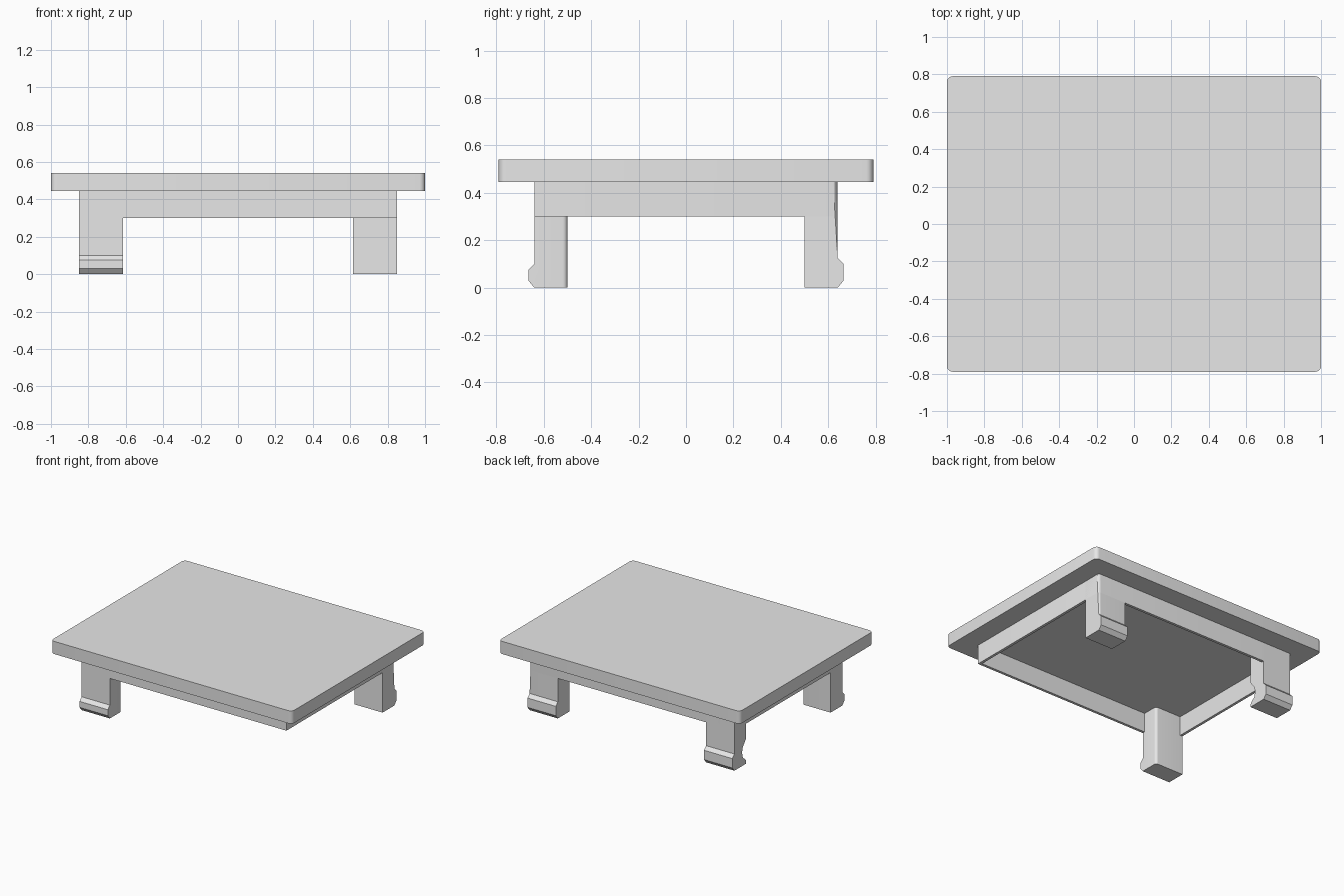
import bpy, bmesh, math

if "Cube" in bpy.data.objects:
    bpy.data.objects.remove(bpy.data.objects["Cube"])

grey = bpy.data.materials.new("plain grey")
grey.diffuse_color = (0.8, 0.8, 0.8, 1)
grey.use_nodes = True
grey.node_tree.nodes["Principled BSDF"].inputs["Base Color"].default_value = grey.diffuse_color


def corner_arc(x, y, r, steps=5):
    """Points of one rectangle corner, counter-clockwise; r = 0 keeps it sharp."""
    if r == 0:
        return [(x, y)]
    sx, sy = math.copysign(1, x), math.copysign(1, y)
    start = math.radians({(1, 1): 0, (-1, 1): 90, (-1, -1): 180, (1, -1): 270}[(sx, sy)])
    return [(x - sx * r + r * math.cos(start + i * math.pi / 2 / steps),
             y - sy * r + r * math.sin(start + i * math.pi / 2 / steps))
            for i in range(steps + 1)]


def outline(x, y, radii):
    """Rectangle outline; radii in order back right, back left, front left, front right."""
    pts = []
    for (cx, cy), r in zip([(x, y), (-x, y), (-x, -y), (x, -y)], radii):
        pts += corner_arc(cx, cy, r)
    return pts


def finish(name, bm):
    bmesh.ops.recalc_face_normals(bm, faces=bm.faces)
    mesh = bpy.data.meshes.new(name)
    bm.to_mesh(mesh)
    bm.free()
    mesh.materials.append(grey)
    obj = bpy.data.objects.new(name, mesh)
    bpy.context.collection.objects.link(obj)
    bpy.ops.object.select_all(action='DESELECT')
    obj.select_set(True)
    bpy.context.view_layer.objects.active = obj
    bpy.ops.object.shade_smooth_by_angle(angle=math.radians(30))
    return obj


def extrude(bm, points, offset):
    face = bm.faces.new([bm.verts.new(p) for p in points])
    out = bmesh.ops.extrude_face_region(bm, geom=[face])
    moved = [v for v in out["geom"] if isinstance(v, bmesh.types.BMVert)]
    bmesh.ops.translate(bm, verts=moved, vec=offset)


# Tabletop: slab with rounded corners
bm = bmesh.new()
extrude(bm, [(x, y, 0.445) for x, y in outline(1.0, 0.79, [0.03] * 4)], (0, 0, 0.095))
finish("tabletop", bm)

# Apron: thin open frame under the top, back right corner rounded
bm = bmesh.new()
radii = [0.02, 0, 0, 0]
outer, inner = outline(0.85, 0.64, radii), outline(0.83, 0.62, radii)
rings = [[bm.verts.new((x, y, z)) for x, y in ring]
         for ring, z in ((outer, 0.445), (outer, 0.30), (inner, 0.30), (inner, 0.445))]
for a, b in zip(rings, rings[1:] + rings[:1]):
    for i in range(len(a)):
        j = (i + 1) % len(a)
        bm.faces.new((a[i], a[j], b[j], b[i]))
finish("apron", bm)


def leg(name, sx, sy, knee, notch=None, round_x=None, round_y=None):
    """Side profile (depth, height) with a bulging foot, extruded across the leg width."""
    profile = [(0.64, 0.445), (0.64, knee), (0.665, knee - 0.025), (0.665, 0.03),
               (0.64, 0.0), (0.50, 0.0)] + (notch or []) + [(0.50, 0.445)]
    bm = bmesh.new()
    extrude(bm, [(sx * 0.85, sy * d, h) for d, h in profile], (-sx * 0.235, 0, 0))
    # soften one upright corner
    if round_x:
        edges = [e for e in bm.edges
                 if all(abs(v.co.x - round_x) < 1e-4 and abs(v.co.y - round_y) < 1e-4
                        for v in e.verts) and abs(e.verts[0].co.z - e.verts[1].co.z) > 0.1]
        bmesh.ops.bevel(bm, geom=edges, offset=0.02, segments=5, profile=0.5, affect='EDGES')
    finish(name, bm)


# Three legs; the front right corner has none
leg("front_left_leg", -1, -1, 0.10, round_x=-0.615, round_y=-0.50)
leg("back_right_leg", 1, 1, 0.125, round_x=0.85, round_y=0.64)
leg("back_left_leg", -1, 1, 0.125,
    notch=[(0.505, 0.03), (0.54, 0.06), (0.55, 0.10), (0.54, 0.14), (0.50, 0.19)])
